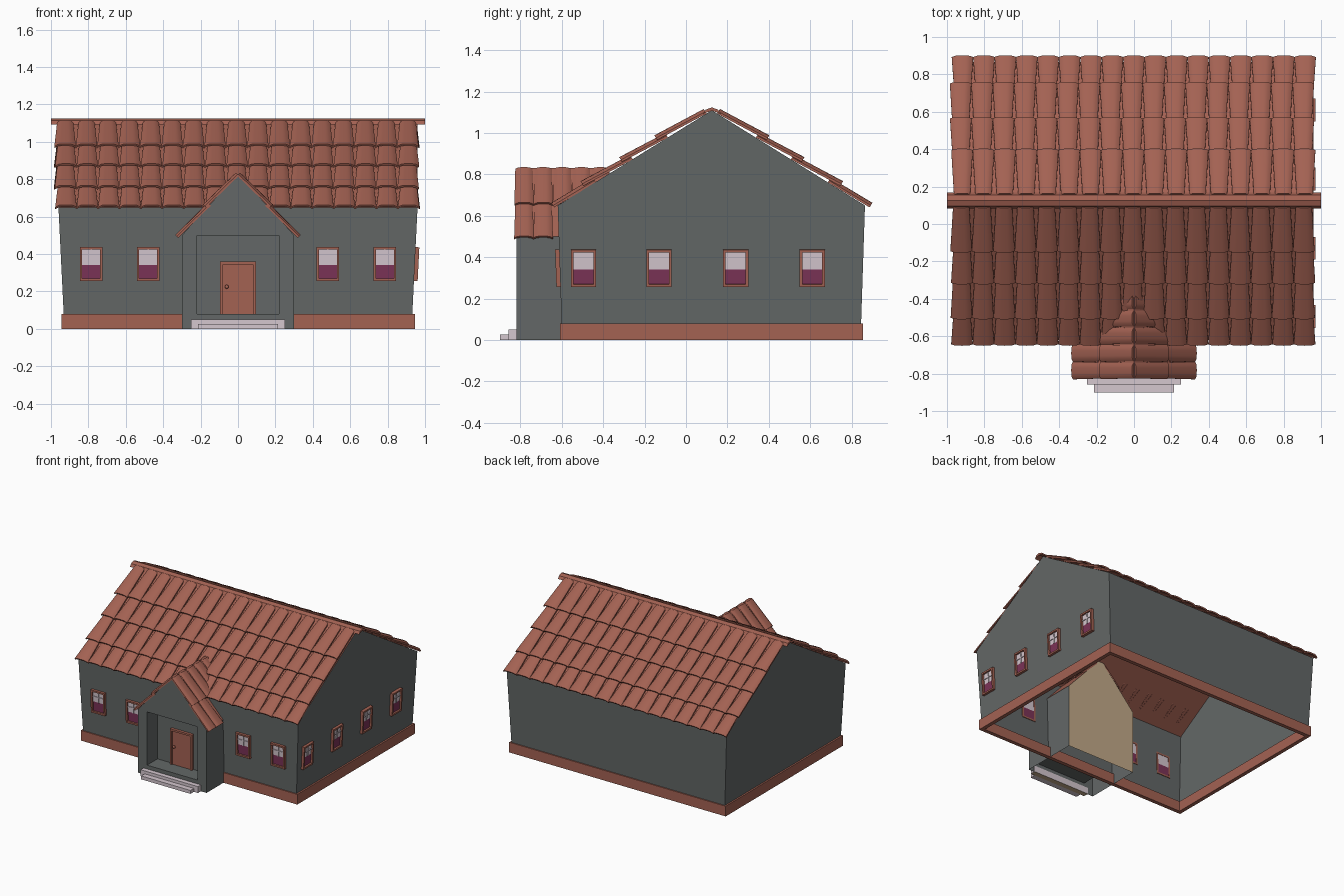
import bpy, bmesh, math, random
from mathutils import Matrix, Vector

if "Cube" in bpy.data.objects:
    bpy.data.objects.remove(bpy.data.objects["Cube"])

random.seed(3)


def material(name, rgb):
    m = bpy.data.materials.new(name)
    m.diffuse_color = (*rgb, 1)
    m.use_nodes = True
    m.node_tree.nodes["Principled BSDF"].inputs["Base Color"].default_value = m.diffuse_color
    return m


GREY, RED, PALE, PURPLE, BEIGE = range(5)
MATS = [material("grey_wall", (0.125, 0.137, 0.135)),
        material("terracotta", (0.37, 0.122, 0.086)),
        material("pale_stone", (0.66, 0.57, 0.62)),
        material("plum_glass", (0.20, 0.033, 0.095)),
        material("beige_board", (0.54, 0.40, 0.25))]


def finish(name, bm, matrix=None, recalc=True, smooth=False):
    if recalc:
        bmesh.ops.recalc_face_normals(bm, faces=bm.faces)
    me = bpy.data.meshes.new(name)
    bm.to_mesh(me)
    bm.free()
    for m in MATS:
        me.materials.append(m)
    ob = bpy.data.objects.new(name, me)
    bpy.context.collection.objects.link(ob)
    if matrix:
        ob.matrix_world = matrix
    if smooth:
        bpy.ops.object.select_all(action='DESELECT')
        ob.select_set(True)
        bpy.context.view_layer.objects.active = ob
        bpy.ops.object.shade_smooth_by_angle(angle=math.radians(30))
    return ob


def face(bm, pts, mat):
    f = bm.faces.new([p if isinstance(p, bmesh.types.BMVert) else bm.verts.new(p) for p in pts])
    f.material_index = mat
    return f


def box(bm, lo, hi, mat):
    lo, hi = Vector(lo), Vector(hi)
    M = Matrix.Translation((lo + hi) / 2) @ Matrix.Diagonal((*(hi - lo), 1))
    r = bmesh.ops.create_cube(bm, size=1, matrix=M)
    for f in {f for v in r['verts'] for f in v.link_faces}:
        f.material_index = mat


# Main walls with gables and the roof deck (open underneath)
RY, RZ = 0.125, 1.11
bm = bmesh.new()
ends = []
for s in (-1, 1):
    ends.append([bm.verts.new(p) for p in (
        (s * .93, -.60, .04), (s * .96, -.62, .65), (s * .96, RY, RZ),
        (s * .96, .865, .65), (s * .93, .845, .04))])
    face(bm, ends[-1], GREY)
for i in range(4):
    face(bm, (ends[0][i], ends[0][i + 1], ends[1][i + 1], ends[1][i]), RED if i in (1, 2) else GREY)
finish("house_walls", bm)

# Foundation skirt
bm = bmesh.new()
for y in (-.61, .825):
    box(bm, (-.945, y, 0), (.945, y + .03, .08), RED)
for x in (-.945, .915):
    box(bm, (x, -.58, 0), (x + .03, .825, .08), RED)
finish("foundation_skirt", bm)

# Porch: gabled shell, framed opening, recess, beige back board
O = [(-.3, 0), (.3, 0), (.3, .5), (0, .83), (-.3, .5)]
I = [(-.22, .08), (.22, .08), (.22, .5), (0, .715), (-.22, .5)]
YF, YR, YB = -.82, -.69, -.37
bm = bmesh.new()
fo = [bm.verts.new((x, YF, z)) for x, z in O]
fi = [bm.verts.new((x, YF, z)) for x, z in I]
bo = [bm.verts.new((x, YB, z)) for x, z in O]
ri = {i: bm.verts.new((I[i][0], YR, I[i][1])) for i in (0, 1, 2, 4)}
for i in range(5):
    j = (i + 1) % 5
    face(bm, (fo[i], fo[j], fi[j], fi[i]), GREY)
    if i:
        face(bm, (fo[j], fo[i], bo[i], bo[j]), RED if i in (2, 3) else GREY)
face(bm, (fi[2], fi[3], fi[4]), GREY)
for a, b in ((0, 1), (1, 2), (2, 4), (4, 0)):
    face(bm, (fi[a], fi[b], ri[b], ri[a]), GREY)
face(bm, (ri[0], ri[1], ri[2], ri[4]), GREY)
face(bm, bo[::-1], BEIGE)
finish("porch", bm)

# Steps
bm = bmesh.new()
box(bm, (-.25, -.857, 0), (.25, -.815, .05), PALE)
for f in bm.faces:
    if f.normal.z < -.5 or f.calc_center_median().z < .001:
        f.material_index = BEIGE
box(bm, (-.215, -.90, 0), (.215, -.857, .027), PALE)
finish("steps", bm)

# Door with frame, panel and knob
bm = bmesh.new()
for x in (-.095, .08):
    box(bm, (x, -.712, .08), (x + .015, -.685, .36), RED)
box(bm, (-.08, -.712, .345), (.08, -.685, .36), RED)
box(bm, (-.08, -.703, .08), (.08, -.685, .345), RED)
bmesh.ops.create_uvsphere(bm, u_segments=10, v_segments=6, radius=.011,
                          matrix=Matrix.Translation((-.06, -.713, .225)))
for f in bm.faces:
    f.material_index = RED
finish("door", bm)


# Windows: frame, pale upper sash with glazing bars, plum lower sash
def window(name, matrix):
    bm = bmesh.new()
    w, h, t = .061, .09, .013
    for s in (-1, 1):
        box(bm, (s * (w - t / 2) - t / 2, -.02, -h), (s * (w - t / 2) + t / 2, .004, h), RED)
        box(bm, (-w + t, -.02, s * (h - t / 2) - t / 2), (w - t, .004, s * (h - t / 2) + t / 2), RED)
    box(bm, (-w + t, -.006, -.005), (w - t, .002, h - t), PALE)
    box(bm, (-w + t, -.006, -h + t), (w - t, .002, -.005), PURPLE)
    box(bm, (-.004, -.012, -.005), (.004, -.006, h - t), PALE)
    box(bm, (-w + t, -.0118, .032), (w - t, -.006, .04), PALE)
    finish(name, bm, matrix)


for i, x in enumerate((-.785, -.48, .48, .785)):
    window(f"front_window_{i+1}", Matrix.Translation((x, -.6095, .347)) @ Matrix.Rotation(.033, 4, 'X'))
for i, y in enumerate((-.495, -.13, .24, .61)):
    window(f"side_window_{i+1}", Matrix.Translation((.945, y, .347))
           @ Matrix.Rotation(math.pi / 2, 4, 'Z') @ Matrix.Rotation(.05, 4, 'X'))


# Roof tiles: tapered arched slabs in (across, down, normal) space
def tile(bm, M, u, v0, v1, r0, r1, h0, h1, arch=.015, th=.011, n=6):
    rings = []
    for v, r, h in ((v0, r0, h0), (v1, r1, h1)):
        top, bot = [], []
        for i in range(n + 1):
            t = 2 * i / n - 1
            w = h + arch * (1 - t ** 4)
            top.append(bm.verts.new(M @ Vector((u + t * r, v, w + th))))
            bot.append(bm.verts.new(M @ Vector((u + t * r, v, w))))
        rings.append(top + bot[::-1])
    a, b = rings
    k = len(a)
    for i in range(k):
        j = (i + 1) % k
        face(bm, (a[i], a[j], b[j], b[i]), RED)
    for r in rings:
        for i in range(n):
            face(bm, (r[i], r[i + 1], r[k - 2 - i], r[k - 1 - i]), RED)


def slope_matrix(origin, across, down):
    a, d = Vector(across), Vector(down).normalized()
    n = a.cross(d)
    if n.z < 0:
        n = -n
    M = Matrix((a, d, n)).transposed().to_4x4()
    M.translation = origin
    return M


ROWS = ((.03, .30, .018), (.25, .50, .018), (.45, .72, .018), (.66, .895, .004))
for name, s in (("front", -1), ("back", 1)):
    M = slope_matrix((-.007, RY, RZ), (1, 0, 0), (0, s * .74, -.46))
    bm = bmesh.new()
    for v0, v1, h in ROWS:
        shift = random.uniform(-.004, .008)
        for c in range(17):
            tile(bm, M, (c - 8) * .1145 + shift, v0, v1, .043, .0575, 0, h)
    finish(name + "_roof_tiles", bm, smooth=True)

# Porch roof tiles
for name, s in (("left", -1), ("right", 1)):
    M = slope_matrix((0, -.783, .825), (0, 1, 0), (s * .3, 0, -.32))
    bm = bmesh.new()
    for c in range(5):
        tile(bm, M, c * .0925, 0, .245, .042, .0465, -.008, .004, arch=.012)
        if c < 2:
            tile(bm, M, c * .0925, .22, .465, .042, .0475, -.008, .001, arch=.012)
    finish(name + "_porch_tiles", bm, smooth=True)

# Ridge cap: bent strip along the top
bm = bmesh.new()
prof = [(-.043, 1.092), (-.03, 1.113), (0, 1.124), (.03, 1.113), (.043, 1.092), (.03, 1.098), (0, 1.108), (-.03, 1.098)]
e = [[bm.verts.new((x, RY + y, z)) for y, z in prof] for x in (-1, 1)]
for i in range(8):
    j = (i + 1) % 8
    face(bm, (e[0][i], e[0][j], e[1][j], e[1][i]), RED)
for r in e:
    face(bm, r, RED)
finish("ridge_cap", bm)
